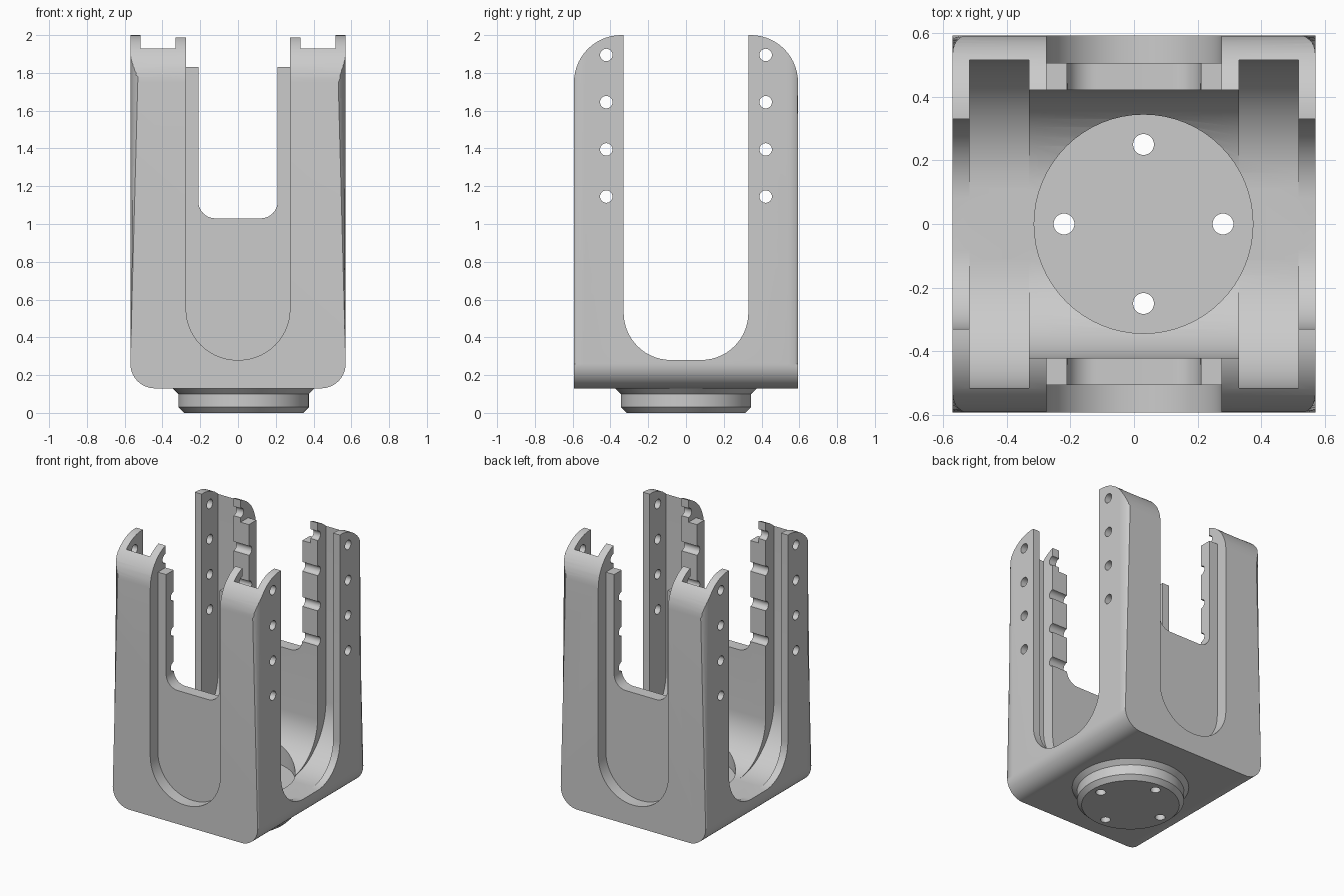
import bpy, bmesh, math
from mathutils import Vector

if "Cube" in bpy.data.objects:
    bpy.data.objects.remove(bpy.data.objects["Cube"], do_unlink=True)

grey = bpy.data.materials.new("plain_grey")
grey.use_nodes = True
COLOUR = (0.6, 0.6, 0.6, 1)
grey.diffuse_color = COLOUR
grey.node_tree.nodes["Principled BSDF"].inputs["Base Color"].default_value = COLOUR


def to_object(name, bm):
    bmesh.ops.recalc_face_normals(bm, faces=bm.faces)
    mesh = bpy.data.meshes.new(name)
    bm.to_mesh(mesh)
    bm.free()
    mesh.materials.append(grey)
    obj = bpy.data.objects.new(name, mesh)
    bpy.context.collection.objects.link(obj)
    return obj


def rounded(corners, steps=14):
    """Outline from (u, v, radius) right-angled corners."""
    out = []
    for i, (u, v, r) in enumerate(corners):
        p = Vector((u, v))
        if r == 0:
            out.append(p)
            continue
        a = (Vector(corners[i - 1][:2]) - p).normalized() * r
        b = (Vector(corners[(i + 1) % len(corners)][:2]) - p).normalized() * r
        for k in range(steps + 1):
            t = k / steps * math.pi / 2
            out.append(p + a * (1 - math.sin(t)) + b * (1 - math.cos(t)))
    return out


def prism(name, outline, axis, lo, hi, bevel=0):
    """Extrude an outline along x (outline is y,z) or y (outline is x,z)."""
    place = (lambda p, d: (d, p[0], p[1])) if axis == "x" else (lambda p, d: (p[0], d, p[1]))
    bm = bmesh.new()
    ends = [[bm.verts.new(place(p, d)) for p in outline] for d in (lo, hi)]
    caps = [bm.faces.new(e) for e in ends]
    rim = [e for f in caps for e in f.edges]
    n = len(outline)
    for i in range(n):
        j = (i + 1) % n
        bm.faces.new((ends[0][i], ends[0][j], ends[1][j], ends[1][i]))
    if bevel:
        bmesh.ops.bevel(bm, geom=rim, offset=bevel, segments=7, profile=0.5, affect="EDGES")
    return to_object(name, bm)


def channel(half, bottom, radius, top=2.6):
    """Upright slot outline with a rounded bottom."""
    return rounded([(-half, top, 0), (-half, bottom, radius),
                    (half, bottom, radius), (half, top, 0)])


def lathe(name, profile, cx=0, cy=0, sides=64):
    """Solid of revolution about a vertical axis from (radius, z) rings."""
    bm = bmesh.new()
    rings = [[bm.verts.new((cx + r * math.cos(2 * math.pi * i / sides),
                            cy + r * math.sin(2 * math.pi * i / sides), z))
              for i in range(sides)] for r, z in profile]
    bm.faces.new(rings[0])
    bm.faces.new(rings[-1])
    for low, high in zip(rings, rings[1:]):
        for i in range(sides):
            j = (i + 1) % sides
            bm.faces.new((low[i], low[j], high[j], high[i]))
    return to_object(name, bm)


def combine(tool, operation="DIFFERENCE"):
    mod = body.modifiers.new("combine", "BOOLEAN")
    mod.object = tool
    mod.operation = operation
    mod.solver = "EXACT"
    bpy.context.view_layer.objects.active = body
    bpy.ops.object.modifier_apply(modifier=mod.name)
    bpy.data.objects.remove(tool, do_unlink=True)


W, D, BASE, FLOOR = 0.57, 0.593, 0.13, 0.28
HUB_X = 0.03

# Outer block with soft edges, then domed front and back at the top
body = prism("bracket_body", rounded([(-W, 2.4, 0), (-W, BASE, 0.13), (W, BASE, 0.13), (W, 2.4, 0)]),
             "y", -D, D, bevel=0.055)
combine(prism("top_shape", rounded([(-D, 0, 0), (D, 0, 0), (D, 2, 0.25), (-D, 2, 0.25)]),
              "x", -1, 1), "INTERSECT")

# Round spigot under the body
combine(lathe("spigot", [(0.315, 0), (0.345, 0.03), (0.345, 0.1), (0.378, 0.132), (0.378, 0.16)],
              HUB_X), "UNION")

# Side openings, central cavity and the two wide side channels
combine(prism("side_opening", channel(0.33, FLOOR, 0.25), "x", -1, 1))
combine(prism("cavity", channel(0.422, FLOOR, 0.31), "x", -0.4, 0.4))
for s in (-1, 1):
    lo, hi = sorted((s * 0.33, s * 0.517))
    combine(prism("side_channel", channel(0.516, FLOOR, 0.4), "x", lo, hi))

# Front and back: shallow panel recess, window, and lowered panel top
for s in (-1, 1):
    lo, hi = sorted((s * 0.507, s * 0.8))
    combine(prism("panel_recess", channel(0.275, FLOOR, 0.27), "y", lo, hi))
combine(prism("window", channel(0.21, 1.03, 0.09), "y", -1, 1))
combine(prism("panel_top", [(-0.275, 1.83), (0.275, 1.83), (0.275, 2.6), (-0.275, 2.6)], "y", -1, 1))

# Rows of cross pin holes, which also notch the inner panel edges
for y in (-0.422, 0.422):
    for k in range(4):
        z = 1.145 + 0.25 * k
        ring = [(y + 0.033 * math.cos(t * math.pi / 12), z + 0.033 * math.sin(t * math.pi / 12))
                for t in range(24)]
        combine(prism("pin_hole", ring, "x", -1, 1))

# Round seat in the floor with four screw holes
combine(lathe("seat", [(0.344, 0.24), (0.344, 0.7)], HUB_X))
for k in range(4):
    a = k * math.pi / 2
    combine(lathe("screw_hole", [(0.033, -0.2), (0.033, 0.7)],
                  HUB_X + 0.25 * math.cos(a), 0.25 * math.sin(a), 24))

bpy.ops.object.select_all(action="DESELECT")
body.select_set(True)
bpy.context.view_layer.objects.active = body
bpy.ops.object.shade_smooth_by_angle(angle=math.radians(30))
